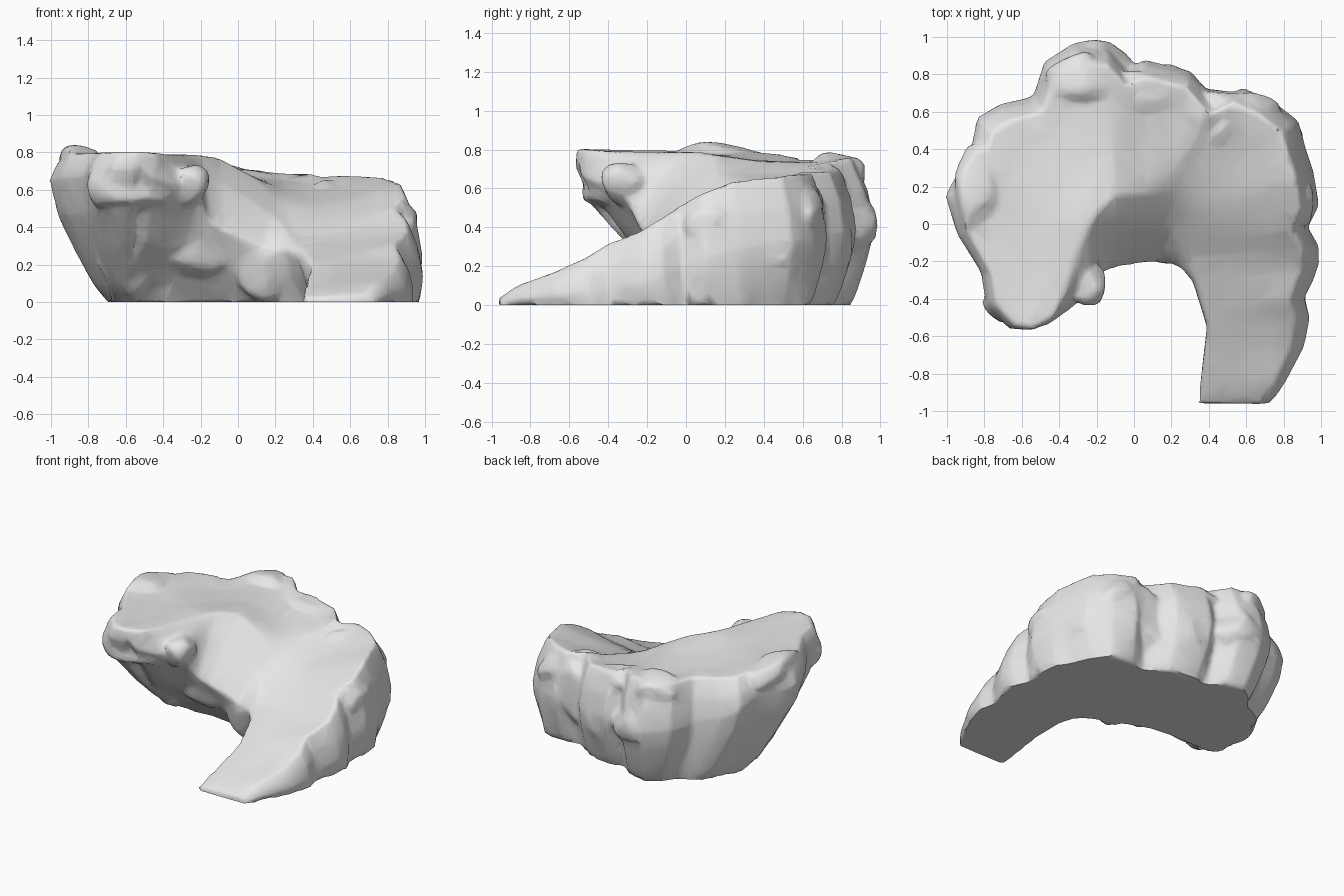
import bpy, bmesh, math, random
from mathutils import Vector

random.seed(11)
if "Cube" in bpy.data.objects:
    bpy.data.objects.remove(bpy.data.objects["Cube"])

stone = bpy.data.materials.new("grey stone")
stone.use_nodes = True
GREY = (0.8, 0.8, 0.8, 1)
stone.diffuse_color = GREY
stone.node_tree.nodes["Principled BSDF"].inputs["Base Color"].default_value = GREY

# Lumpy outer outline, running from the ramp foot round the back to the overhang
OUTLINE = [(.73, -.97), (.8, -.87), (.91, -.66), (.94, -.5), (.91, -.4), (.99, -.22),
           (.99, -.12), (.93, -.02), (.99, .1), (.96, .28), (.92, .4), (.88, .55),
           (.74, .66), (.58, .73), (.45, .65), (.3, .82), (.05, .88), (-.03, .82),
           (-.14, .95), (-.32, .97), (-.48, .87), (-.54, .68), (-.72, .64), (-.84, .57),
           (-.87, .42), (-1.01, .15), (-.95, -.05), (-.82, -.26), (-.79, -.43), (-.67, -.56),
           (-.55, -.57)]
# Evenly spaced stations along the same route
OUTER_FOOT = [(.73, -.97), (.92, -.5), (.95, -.1), (.91, .27), (.7, .58), (.28, .7),
              (-.14, .79), (-.42, .74), (-.6, .47), (-.68, .22), (-.6, .07)]
INNER_RIM = [(.34, -.97), (.39, -.55), (.3, -.18), (.24, .02), (.2, .11), (.1, .17),
             (-.1, .15), (-.2, .06), (-.28, -.08), (-.36, -.35), (-.43, -.5)]
INNER_BULGE = [(.34, -.97), (.39, -.55), (.31, -.31), (.25, -.24), (.17, -.2), (.06, -.21),
               (-.08, -.23), (-.16, -.26), (-.2, -.34), (-.34, -.46), (-.46, -.54)]
INNER_FOOT = [(.34, -.97), (.4, -.55), (.41, -.3), (.36, -.16), (.27, -.1), (.12, -.05),
              (-.1, .04), (-.25, .06), (-.4, .06), (-.5, .06), (-.56, .06)]
INNER_Z = [.02, .2, .34, .47, .55, .66, .77, .79, .79, .79, .8]
INNER_K = [.5, .5, .75, .6, .5, .5, .5, .55, .75, .8, .82]
OUTER_Z = [.03, .25, .45, .64, .68, .69, .76, .75, .79, .8, .81]
OUTER_K = [.3, .3, .35, .45, .5, .55, .55, .6, .8, .85, .88]


def along(values, t):
    """Point or number at fraction t of a list."""
    f = min(max(t, 0), 1) * (len(values) - 1)
    i = min(int(f), len(values) - 2)
    a, b = values[i], values[i + 1]
    if isinstance(a, tuple):
        return Vector(a).lerp(Vector(b), f - i)
    return a + (b - a) * (f - i)


def at(p, z):
    return Vector((p.x, p.y, z))


def outer_foot(t):
    """Base edge that echoes the lumps of the outline."""
    reach = min(.06, t, 1 - t)
    plain = (along(OUTLINE, t - reach) + along(OUTLINE, t + reach)) / 2
    return along(OUTER_FOOT, t) + (along(OUTLINE, t) - plain) * .4


def section(t):
    """Closed cross-section: inner wall, walkway, outer wall."""
    out, foot = along(OUTLINE, t), outer_foot(t)
    rim, base, bulge = along(INNER_RIM, t), along(INNER_FOOT, t), along(INNER_BULGE, t)
    zi, zo, k = along(INNER_Z, t), along(OUTER_Z, t), along(OUTER_K, t)
    zb = zi * along(INNER_K, t)
    top = out.lerp(rim, .13)
    dip = .03 * math.sin(math.pi * t)
    return [at(base, 0), at(base.lerp(bulge, .6), zb * .5), at(bulge, zb),
            at(bulge.lerp(rim, .5), zb + (zi - zb) * .65),
            at(rim, zi), at(rim.lerp(top, .35), zi + (zo - zi) * .35 - dip),
            at(rim.lerp(top, .75), zi + (zo - zi) * .75 - dip), at(top, zo),
            at(out.lerp(rim, .04), zo * (k + 1) / 2), at(out, zo * k),
            at(out.lerp(foot, .15), zo * k * .7), at(out.lerp(foot, .45), zo * k * .4),
            at(out.lerp(foot, .75), zo * k * .14), at(foot, 0)]


# Main body, lofted through the sections
bm = bmesh.new()
STEPS = 60
rings = [[bm.verts.new(p) for p in section(i / STEPS)] for i in range(STEPS + 1)]
for a, b in zip(rings, rings[1:]):
    for j in range(len(a)):
        n = (j + 1) % len(a)
        bm.faces.new((a[j], a[n], b[n], b[j]))
bm.faces.new(rings[0])
bm.faces.new(rings[-1][::-1])
bmesh.ops.recalc_face_normals(bm, faces=bm.faces[:])


def boulder(centre, size):
    """Chiselled stone: a ball trimmed by random planes."""
    made = bmesh.ops.create_icosphere(bm, subdivisions=3, radius=1.1)["verts"]
    cuts = [Vector([random.gauss(0, 1) for _ in range(3)]).normalized() for _ in range(16)]
    for v in made:
        for c in cuts:
            v.co -= c * max(0, v.co.dot(c) - .82)
        v.co = Vector(centre) + v.co * Vector(size)


# Stones set in the outer wall: route position, height, radius, half height
for pos, z, r, tall in [(.1, .08, .1, .08), (.18, .14, .17, .14), (.27, .14, .2, .16),
                        (.28, .38, .18, .15), (.37, .32, .2, .28), (.44, .36, .2, .28),
                        (.52, .35, .22, .3), (.53, .12, .16, .14), (.62, .42, .24, .26),
                        (.64, .17, .2, .18), (.75, .42, .2, .27), (.83, .6, .18, .17),
                        (.93, .62, .15, .15)]:
    rise = min(1, z / (along(OUTER_Z, pos) * along(OUTER_K, pos)))
    wall = outer_foot(pos).lerp(along(OUTLINE, pos), rise)
    inward = (along(INNER_RIM, pos) - wall).normalized()
    boulder(at(wall + inward * r, z), (r, r, tall))

# Stones on the rim, in the overhang and along the inner wall
for centre, size in [((-.3, .78, .68), (.2, .14, .11)), ((.02, .68, .63), (.25, .13, .09)),
                     ((-.85, .17, .72), (.13, .28, .12)), ((-.26, -.31, .63), (.12, .13, .11)),
                     ((-.58, -.36, .62), (.23, .18, .17)), ((-.22, -.02, .3), (.27, .2, .2)),
                     ((.16, -.09, .2), (.17, .12, .18)), ((-.6, .03, .25), (.16, .18, .22)),
                     ((.58, .6, .5), (.2, .11, .16))]:
    boulder(centre, size)

mesh = bpy.data.meshes.new("curved_rock_ramp")
bm.to_mesh(mesh)
bm.free()
ramp = bpy.data.objects.new("curved_rock_ramp", mesh)
bpy.context.collection.objects.link(ramp)

# Fuse the stones, soften the seams, then reduce to broad facets
fuse = ramp.modifiers.new("fuse", "REMESH")
fuse.mode = "VOXEL"
fuse.voxel_size = .018
soften = ramp.modifiers.new("soften", "SMOOTH")
soften.factor, soften.iterations = .5, 5
facets = ramp.modifiers.new("facets", "DECIMATE")
facets.ratio = .09
graph = bpy.context.evaluated_depsgraph_get()
ramp.data = bpy.data.meshes.new_from_object(ramp.evaluated_get(graph))
ramp.modifiers.clear()
ramp.data.name = "curved_rock_ramp"

# Flat underside
for v in ramp.data.vertices:
    if v.co.z < .015:
        v.co.z = 0
ramp.data.materials.clear()
ramp.data.materials.append(stone)
bpy.context.view_layer.objects.active = ramp
ramp.select_set(True)
bpy.ops.object.shade_smooth_by_angle(angle=math.radians(50))
